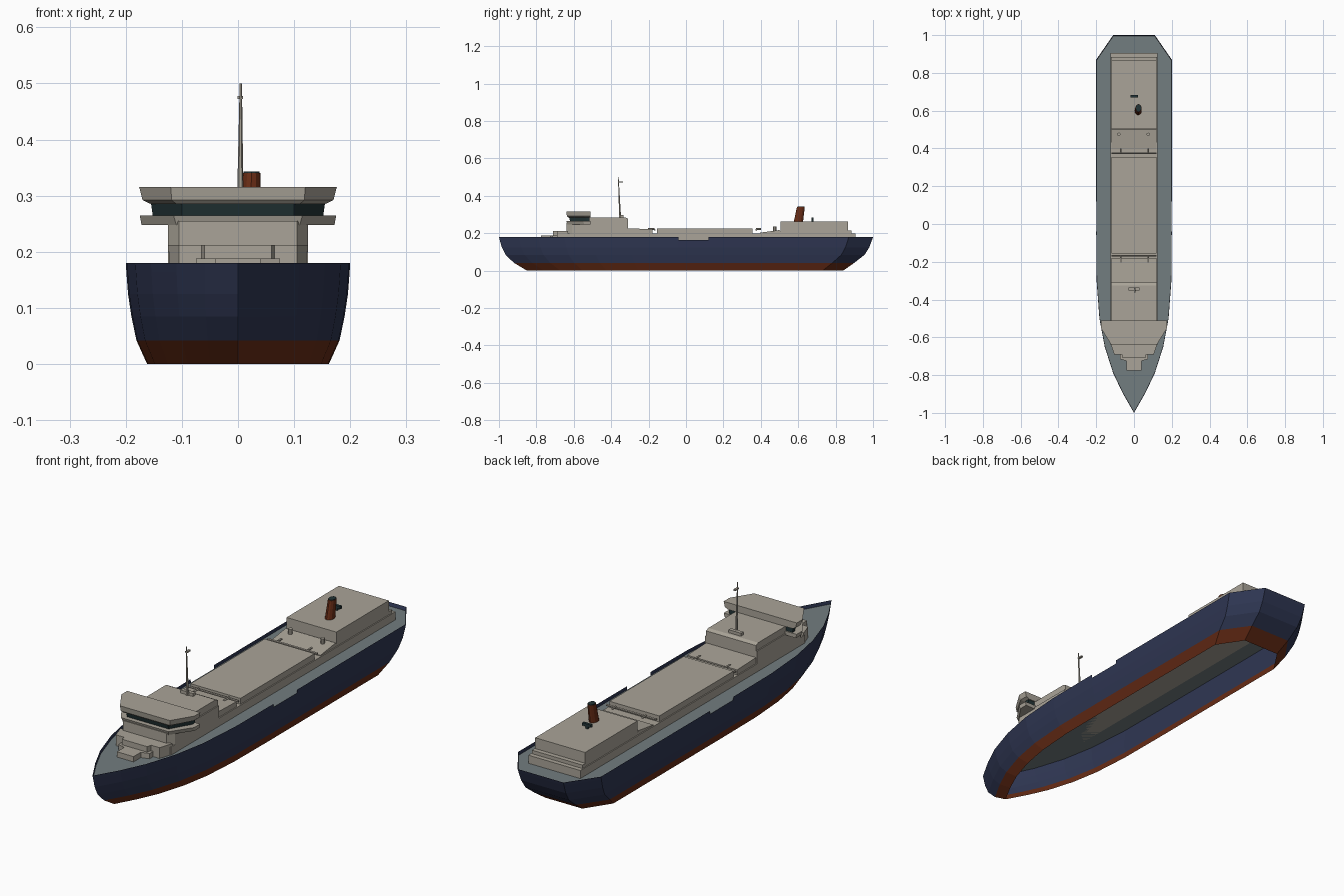
import bpy, bmesh, math
from mathutils import Vector

if "Cube" in bpy.data.objects:
    bpy.data.objects.remove(bpy.data.objects["Cube"])


def material(name, rgb):
    m = bpy.data.materials.new(name)
    m.diffuse_color = (*rgb, 1)
    m.use_nodes = True
    m.node_tree.nodes["Principled BSDF"].inputs["Base Color"].default_value = m.diffuse_color
    return m


NAVY = material("navy_hull", (0.028, 0.037, 0.085))
RED = material("red_brown", (0.14, 0.026, 0.008))
DECK = material("slate_deck", (0.17, 0.205, 0.215))
CREAM = material("warm_grey", (0.40, 0.37, 0.315))
DARK = material("dark_teal", (0.016, 0.034, 0.037))


def finish(name, bm, *mats, recalc=True):
    if recalc:
        bmesh.ops.recalc_face_normals(bm, faces=bm.faces)
    me = bpy.data.meshes.new(name)
    bm.to_mesh(me)
    bm.free()
    for m in mats:
        me.materials.append(m)
    ob = bpy.data.objects.new(name, me)
    bpy.context.collection.objects.link(ob)
    return ob


def mirrored(half):
    """Close a right-hand half outline into a full loop about x = 0."""
    return half + [(-x, y) for x, y in reversed(half) if abs(x) > 1e-6]


def loft(name, rings, mat):
    """Solid through a stack of 3D rings with equal point counts."""
    bm = bmesh.new()
    vs = [[bm.verts.new(p) for p in r] for r in rings]
    n = len(vs[0])
    for a, b in zip(vs, vs[1:]):
        for i in range(n):
            j = (i + 1) % n
            bm.faces.new((a[i], a[j], b[j], b[i]))
    bm.faces.new(vs[0])
    bm.faces.new(vs[-1])
    return finish(name, bm, mat)


def prism(name, half, z0, z1, mat):
    loop = mirrored(half)
    return loft(name, [[(x, y, z) for x, y in loop] for z in (z0, z1)], mat)


def box(name, x0, x1, y0, y1, z0, z1, mat):
    loop = [(x0, y0), (x1, y0), (x1, y1), (x0, y1)]
    return loft(name, [[(x, y, z) for x, y in loop] for z in (z0, z1)], mat)


def side_profile(name, pts, hw, mat):
    """Extrude a (y, z) profile across the ship."""
    return loft(name, [[(x, y, z) for y, z in pts] for x in (-hw, hw)], mat)


def tube(name, p, q, r0, r1, mat, n=8, squash=1.0):
    ring = [(math.cos(2 * math.pi * i / n), math.sin(2 * math.pi * i / n)) for i in range(n)]
    d = (Vector(q) - Vector(p)).normalized()
    if abs(d.z) > 0.7:
        u, v = Vector((squash, 0, 0)), Vector((0, 1, 0))
    else:
        u = Vector((0, 0, 1))
        v = d.cross(u)
    return loft(name, [[Vector(c) + u * a * r + v * b * r for a, b in ring]
                       for c, r in ((p, r0), (q, r1))], mat)


# Hull shell: open underneath, with bulwark above the deck and a side notch
HALF = [(0, -1), (0.06, -0.895), (0.11, -0.79), (0.155, -0.65), (0.183, -0.5),
        (0.198, -0.3), (0.2, -0.04), (0.2, 0.12), (0.2, 0.87), (0.11, 1)]
# z, half width, bow length, stern length
LEVELS = [(0, 0.162, 0.85, 0.84), (0.042, 0.181, 0.92, 0.90), (0.085, 0.19, 0.965, 0.955),
          (0.125, 0.196, 0.985, 0.98), (0.165, 0.199, 0.996, 0.995), (0.18, 0.2, 1, 1)]


def hull_ring(z, w, bow, stern):
    return [(x * w / 0.2, y * (bow if y < 0 else stern), z) for x, y in mirrored(HALF)]


bm = bmesh.new()
rings = [[bm.verts.new(p) for p in hull_ring(*lv)] for lv in LEVELS]
n = len(rings[0])
for k in range(len(rings) - 1):
    for i in range(n):
        j = (i + 1) % n
        quad = (rings[k][i], rings[k][j], rings[k + 1][j], rings[k + 1][i])
        mid = sum((v.co for v in quad), Vector()) / 4
        if mid.z > 0.165 and abs(mid.x) > 0.19 and -0.04 < mid.y < 0.12:
            continue
        f = bm.faces.new(quad)
        f.material_index = 1 if mid.z < 0.04 else 0
finish("hull", bm, NAVY, RED, recalc=False)

# Main deck
bm = bmesh.new()
bm.faces.new([bm.verts.new(p) for p in hull_ring(*LEVELS[4])])
finish("deck", bm, DECK, recalc=False)

# Long trunk under the hatches, with a ledge at the stern
box("trunk", -0.125, 0.125, -0.64, 0.905, 0.165, 0.2, CREAM)

# Forward steps below the bridge
prism("fore_step_low", [(0.04, -0.775), (0.04, -0.725), (0.075, -0.715),
                        (0.075, -0.64)], 0.165, 0.188, CREAM)
prism("fore_step_mid", [(0.06, -0.71), (0.065, -0.69), (0.105, -0.69),
                        (0.125, -0.63)], 0.165, 0.212, CREAM)

# Bridge and accommodation
prism("bridge_base", [(0.105, -0.64), (0.125, -0.61), (0.125, -0.31)], 0.2, 0.255, CREAM)
side_profile("accommodation", [(-0.53, 0.25), (-0.53, 0.285), (-0.325, 0.285),
                               (-0.31, 0.278), (-0.31, 0.25)], 0.12, CREAM)


def wing_ring(z, hw, fhw, y0, y1):
    return [(x, y, z) for x, y in mirrored([(fhw, y0), (hw, y0 + 0.09), (hw, y1)])]


loft("bridge_sill", [wing_ring(0.248, 0.172, 0.11, -0.635, -0.51),
                     wing_ring(0.265, 0.175, 0.115, -0.64, -0.51)], CREAM)
loft("bridge_windows", [wing_ring(0.265, 0.152, 0.10, -0.62, -0.515),
                        wing_ring(0.286, 0.155, 0.10, -0.625, -0.515)], DARK)
loft("bridge_roof", [wing_ring(0.285, 0.155, 0.11, -0.63, -0.51),
                     wing_ring(0.292, 0.17, 0.118, -0.637, -0.51),
                     wing_ring(0.315, 0.176, 0.12, -0.64, -0.51)], CREAM)

# Mast with foot and yard
box("mast_foot", -0.03, 0.03, -0.352, -0.335, 0.285, 0.298, CREAM)
tube("mast", (0.004, -0.352, 0.28), (0.005, -0.362, 0.5), 0.006, 0.002, CREAM, 6)
box("mast_yard", -0.001, 0.009, -0.362, -0.338, 0.472, 0.478, CREAM)

# Cargo hatches
side_profile("fore_hatch", [(-0.31, 0.2), (-0.31, 0.226), (-0.18, 0.222), (-0.18, 0.2)],
             0.12, CREAM)
box("main_hatch", -0.12, 0.12, -0.155, 0.355, 0.2, 0.226, CREAM)
side_profile("aft_coaming", [(0.395, 0.2), (0.395, 0.203), (0.5, 0.217), (0.515, 0.2)],
             0.12, CREAM)

# Cross pipes at the hatch gaps, with short stubs
for y, dy in ((-0.168, -0.035), (0.375, 0.025)):
    tube("hatch_cross_pipe", (-0.12, y, 0.218), (0.12, y, 0.218), 0.005, 0.005, CREAM, 6)
    for x in (-0.07, 0.075):
        tube("hatch_stub", (x, y, 0.222), (x, y + dy, 0.222), 0.005, 0.005, CREAM, 6)

# Ventilators in front of the aft house
for x in (-0.08, 0.075):
    tube("ventilator", (x, 0.475, 0.205), (x, 0.475, 0.236), 0.009, 0.009, CREAM, 8)

# Aft house
box("aft_house", -0.12, 0.12, 0.505, 0.865, 0.2, 0.262, CREAM)
box("aft_ledge", -0.122, 0.122, 0.865, 0.885, 0.2, 0.215, CREAM)

# Raked funnel with dark mouth, and the small deck fitting behind it
tube("funnel", (0.022, 0.6, 0.255), (0.024, 0.614, 0.34), 0.025, 0.021, RED, 12, 0.75)
tube("funnel_mouth", (0.024, 0.614, 0.338), (0.024, 0.614, 0.343), 0.019, 0.019, DARK, 12, 0.75)
box("aft_fitting", -0.018, 0.022, 0.67, 0.682, 0.272, 0.284, DARK)
box("aft_fitting_post", -0.004, 0.008, 0.671, 0.681, 0.26, 0.274, DARK)
